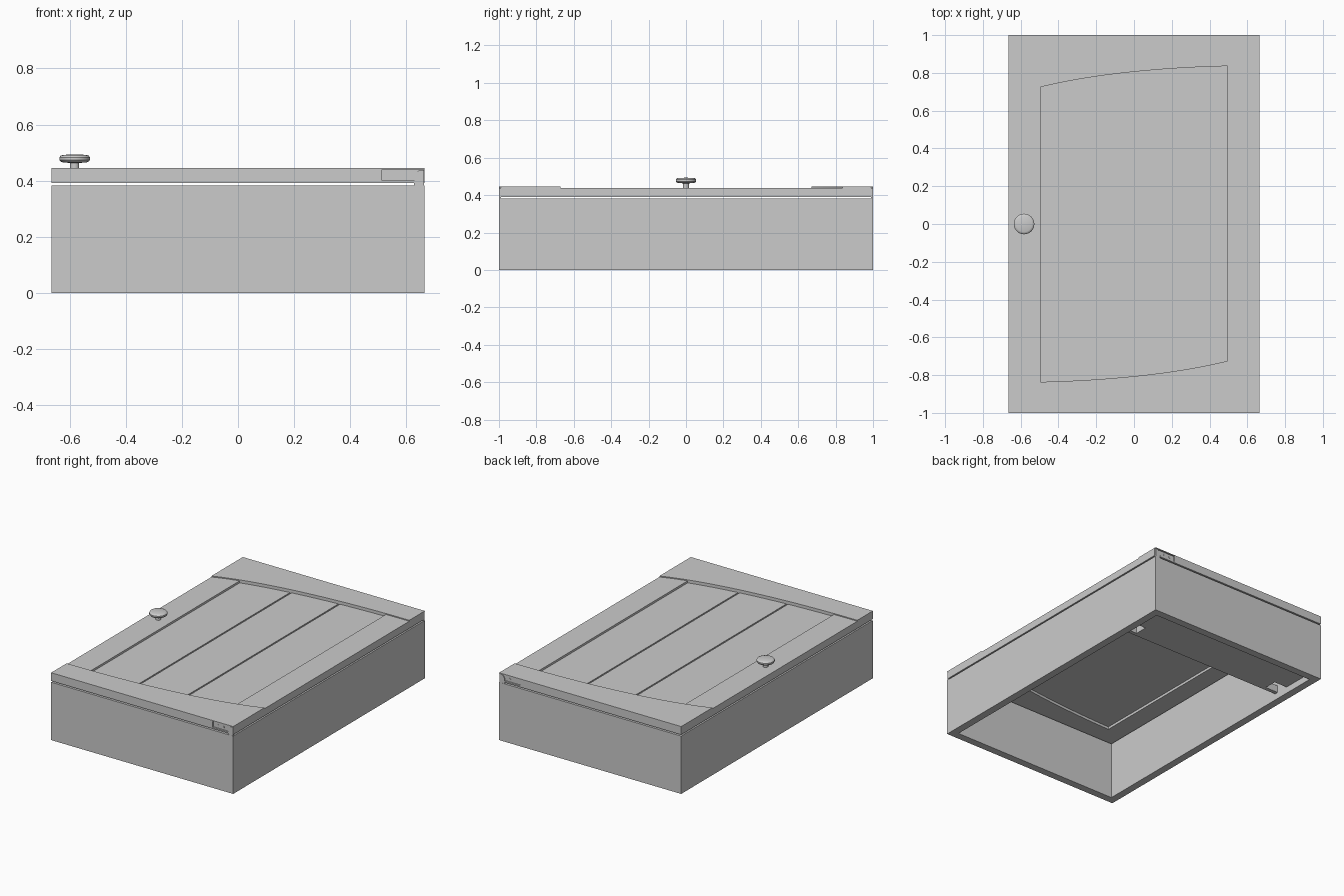
import bpy, bmesh, math
from mathutils import Vector

if "Cube" in bpy.data.objects:
    bpy.data.objects.remove(bpy.data.objects["Cube"])

grey = bpy.data.materials.new("light_grey")
grey.diffuse_color = (0.6, 0.6, 0.6, 1)
grey.use_nodes = True
grey.node_tree.nodes["Principled BSDF"].inputs["Base Color"].default_value = grey.diffuse_color

W, L = 0.665, 1.0            # half width, half length
WALL, BOX_TOP = 0.05, 0.382
DOOR_Z, STILE_Z, RAIL_Z = 0.391, 0.4385, 0.445
PANEL_X = 0.495              # inner edge of the stiles


def finish(name, bm):
    bmesh.ops.recalc_face_normals(bm, faces=bm.faces)
    me = bpy.data.meshes.new(name)
    bm.to_mesh(me)
    bm.free()
    me.materials.append(grey)
    ob = bpy.data.objects.new(name, me)
    bpy.context.collection.objects.link(ob)
    return ob


def prism(name, pts, a, b, axis="z"):
    """Extrude an outline from a to b along z (xy outline) or y (xz outline)."""
    bm = bmesh.new()
    place = (lambda p: (p[0], p[1], a)) if axis == "z" else (lambda p: (p[0], a, p[1]))
    f = bm.faces.new([bm.verts.new(place(p)) for p in pts])
    ext = bmesh.ops.extrude_face_region(bm, geom=[f])["geom"]
    d = Vector((0, 0, b - a)) if axis == "z" else Vector((0, b - a, 0))
    bmesh.ops.translate(bm, vec=d, verts=[v for v in ext if isinstance(v, bmesh.types.BMVert)])
    return finish(name, bm)


def block(name, x0, x1, y0, y1, z0, z1):
    return prism(name, [(x0, y0), (x1, y0), (x1, y1), (x0, y1)], z0, z1)


def lathe(name, prof, x, y, steps=32):
    bm = bmesh.new()
    vs = [bm.verts.new((x + r, y, z)) for r, z in prof]
    es = [bm.edges.new(p) for p in zip(vs, vs[1:])]
    bmesh.ops.spin(bm, geom=vs + es, cent=(x, y, 0), axis=(0, 0, 1),
                   angle=2 * math.pi, steps=steps)
    bmesh.ops.remove_doubles(bm, verts=bm.verts, dist=1e-5)
    ob = finish(name, bm)
    bpy.context.view_layer.objects.active = ob
    ob.select_set(True)
    bpy.ops.object.shade_smooth_by_angle(angle=math.radians(35))
    ob.select_set(False)


def cut(ob, cutter):
    m = ob.modifiers.new("cut", "BOOLEAN")
    m.operation, m.solver, m.object = "DIFFERENCE", "EXACT", cutter
    cutter.hide_render = True
    cutter.hide_set(True)


def arch(x):
    """Swept lower edge of the top rail."""
    return 0.838 - 0.31 * (1 - math.sqrt(1 - ((W - x) / 1.5) ** 2))


def span(x0, x1, n=8):
    return [x0 + (x1 - x0) * i / n for i in range(n + 1)]


def strip(name, x0, x1, z0, z1):
    """Board running between the two swept rails."""
    xs = span(x0, x1)
    prism(name, [(x, -arch(-x)) for x in xs] + [(x, arch(x)) for x in reversed(xs)], z0, z1)


# open cabinet frame
bm = bmesh.new()
rings = []
for z in (0, BOX_TOP):
    for t in (0, WALL):
        rings.append([bm.verts.new((sx * (W - t), sy * (L - t), z))
                      for sx, sy in ((-1, -1), (1, -1), (1, 1), (-1, 1))])
for a, b in ((0, 1), (2, 3), (0, 2), (1, 3)):
    for i in range(4):
        j = (i + 1) % 4
        bm.faces.new((rings[a][i], rings[a][j], rings[b][j], rings[b][i]))
finish("cabinet_frame", bm)

# rear hanging rail with a notch at each end
XI = W - WALL
HX, H0, H1 = 0.52, 0.645, 0.73
prism("hanging_rail", [(-XI, 0.62), (XI, 0.62), (XI, H0), (HX, H0), (HX, H1), (XI, H1),
                       (XI, L - WALL), (-XI, L - WALL), (-XI, H1), (-HX, H1),
                       (-HX, H0), (-XI, H0)], 0.043, 0.09)

# door stiles
strip("left_stile", -W, -PANEL_X, DOOR_Z, STILE_Z)
strip("right_stile", PANEL_X, W, DOOR_Z, STILE_Z)

# recessed panel with three planks separated by narrow grooves
strip("panel_back", -PANEL_X, PANEL_X, 0.408, 0.419)
G = 0.005
for i in range(3):
    x0 = -PANEL_X + i * 0.33
    strip("plank", x0 + (G if i else 0), x0 + 0.33 - (G if i < 2 else 0), 0.419, 0.425)

# swept rails, hinges and their pockets at both ends
xs = span(-W, W, 32)
for s, end in ((1, "top"), (-1, "bottom")):
    rail = prism(end + "_rail", [(s * x, s * arch(x)) for x in xs] + [(s * W, s * L), (-s * W, s * L)],
                 DOOR_Z, RAIL_Z)
    ya, yb = sorted((s * (L - 0.01), s * (L + 0.02)))
    cut(rail, prism(end + "_hinge_cutter",
                    [(0.513, 0.400), (0.627, 0.400), (0.627, 0.38), (0.70, 0.38),
                     (0.70, 0.440), (0.513, 0.440)], ya, yb, "y"))
    # hinge plate
    prism(end + "_hinge_plate", [(0.516, 0.403), (0.64, 0.403), (0.64, 0.437), (0.516, 0.437)],
          s * 0.989, s * 0.994, "y")
    # pivot leg with a rounded shoulder
    arc = [(0.655 - 0.028 * math.cos(a), 0.410 + 0.028 * math.sin(a)) for a in span(0, math.pi / 2, 6)]
    prism(end + "_hinge_leg", [(0.663, 0.380), (0.627, 0.380)] + arc + [(0.663, 0.438)],
          s * 0.989, s * 0.999, "y")
    # screws
    for cx in (0.548, 0.59):
        prism(end + "_hinge_screw",
              [(cx + 0.007 * math.cos(a), 0.419 + 0.007 * math.sin(a))
               for a in span(0, 2 * math.pi, 16)[:-1]], s * 0.993, s * 0.996, "y")

# knob
lathe("knob", [(0, 0.43), (0.016, 0.43), (0.016, 0.463), (0.042, 0.465), (0.050, 0.468),
               (0.0545, 0.474), (0.0545, 0.483), (0.050, 0.489), (0.042, 0.492), (0, 0.493)], -0.582, 0)
